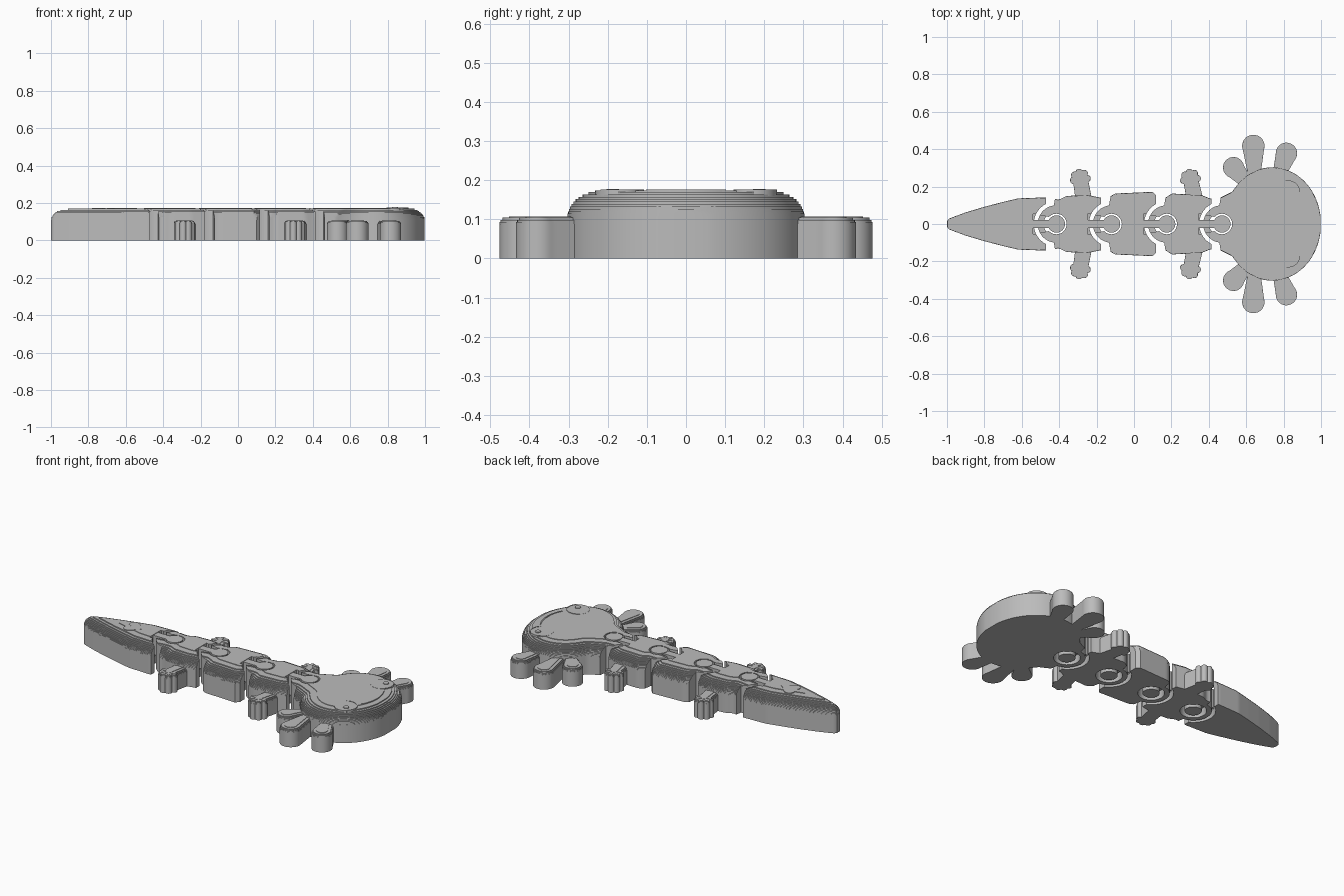
import bpy, bmesh
from math import sin, cos, pi, sqrt, radians, atan2, hypot
from mathutils import Matrix, Vector

cube = bpy.data.objects.get("Cube")
if cube:
    bpy.data.objects.remove(cube, do_unlink=True)

grey = bpy.data.materials.new("plain_grey")
grey.use_nodes = True
grey.diffuse_color = (0.5, 0.5, 0.5, 1)
grey.node_tree.nodes["Principled BSDF"].inputs["Base Color"].default_value = (0.5, 0.5, 0.5, 1)

JOINTS = (-0.415, -0.12, 0.175, 0.47)
TOP = 0.173


def finish(name, bm, smooth=True):
    bmesh.ops.recalc_face_normals(bm, faces=bm.faces)
    mesh = bpy.data.meshes.new(name)
    bm.to_mesh(mesh)
    bm.free()
    mesh.materials.append(grey)
    ob = bpy.data.objects.new(name, mesh)
    bpy.context.collection.objects.link(ob)
    if smooth:
        select(ob)
        bpy.ops.object.shade_smooth_by_angle(angle=radians(30))
    return ob


def select(ob):
    bpy.ops.object.select_all(action='DESELECT')
    ob.select_set(True)
    bpy.context.view_layer.objects.active = ob


def add_prism(bm, pts, z0, z1):
    low = [bm.verts.new((x, y, z0)) for x, y in pts]
    high = [bm.verts.new((x, y, z1)) for x, y in pts]
    bm.faces.new(low)
    bm.faces.new(high)
    for i in range(len(pts)):
        j = (i + 1) % len(pts)
        bm.faces.new((low[i], low[j], high[j], high[i]))


def prism(name, pts, z0, z1):
    bm = bmesh.new()
    add_prism(bm, pts, z0, z1)
    return finish(name, bm)


def arc(cx, cy, r, a0, a1, n=24):
    return [(cx + r * cos(radians(a0 + (a1 - a0) * i / n)),
             cy + r * sin(radians(a0 + (a1 - a0) * i / n))) for i in range(n + 1)]


def inset_outline(width, a, b, d, n):
    """Symmetric outline of a half-width function, moved inwards by d."""
    def inner(x):
        best = 1
        for k in range(-14, 15):
            t = d * sin(k / 14 * pi / 2)
            w = width(x + t) if a <= x + t <= b else 0
            best = min(best, w - sqrt(max(d * d - t * t, 0)))
        return best
    xs = [a + (b - a) * i / 500 for i in range(501)]
    good = [x for x in xs if inner(x) > 0.0015]
    x0, x1 = good[0], good[-1]
    upper = []
    for i in range(n):
        f = i / (n - 1)
        f = 0.5 * f + 0.25 * (1 - cos(pi * f))
        x = x0 + (x1 - x0) * f
        upper.append((x, max(inner(x), 0.0012)))
    return upper + [(x, -y) for x, y in reversed(upper)]


def terraced(name, width, a, b, z0, z1, round_in, layers, n, place=Matrix()):
    """Solid with upright sides and a rounded top made of thin layers."""
    bm = bmesh.new()
    levels = []
    for k in range(layers + 1):
        t = k / layers
        pts = inset_outline(width, a, b, round_in * (1 - sqrt(1 - t * t)), n)
        low = 0 if k == 0 else z0 + (z1 - z0) * (k - 0.5) / layers
        high = z0 + (z1 - z0) * min(k + 0.5, layers) / layers
        levels += [(pts, low), (pts, high)]
    rings = [[bm.verts.new(place @ Vector((x, y, z))) for x, y in pts] for pts, z in levels]
    for r, s in zip(rings, rings[1:]):
        for i in range(len(r)):
            j = (i + 1) % len(r)
            bm.faces.new((r[i], r[j], s[j], s[i]))
    bm.faces.new(rings[0])
    bm.faces.new(rings[-1])
    return finish(name, bm)


def petal(name, base, tip, r0, r1):
    """Low rounded lobe from base to the centre of its round tip."""
    dx, dy = tip[0] - base[0], tip[1] - base[1]
    length = hypot(dx, dy)

    def width(u):
        cap = sqrt(max(r1 * r1 - (u - length) ** 2, 0))
        return cap if u > length else max(cap, r0 + (r1 - r0) * u / length)
    place = Matrix.Translation((*base, 0)) @ Matrix.Rotation(atan2(dy, dx), 4, 'Z')
    terraced(name, width, 0, length + r1, 0.085, 0.107, min(0.025, r1 * 0.6), 4, 36, place)


# Body outline: tail, three middle segments and neck, with an oval head
SIDE = [(-1, .015), (-.99, .028), (-.96, .04), (-.9, .062), (-.8, .092), (-.7, .118),
        (-.62, .137), (-.48, .142), (-.4, .13), (-.36, .15), (-.25, .155), (-.19, .143),
        (-.15, .135), (-.1, .163), (.1, .172), (.13, .14), (.17, .14), (.2, .163),
        (.36, .155), (.41, .135), (.45, .135), (.52, .17), (.6, .2), (.7, 0), (1, 0)]


def body_width(x):
    w = 0
    for (xa, wa), (xb, wb) in zip(SIDE, SIDE[1:]):
        if xa <= x <= xb:
            w = wa + (wb - wa) * (x - xa) / (xb - xa)
            break
    return max(w, 0.303 * sqrt(max(1 - ((x - 0.74) / 0.26) ** 2, 0)))


body = terraced("body", body_width, -1, 1, 0.105, TOP, 0.092, 11, 190)

# Joint cutters: curved gaps, round sockets and slots for the links
gaps, sockets, slots = bmesh.new(), bmesh.new(), bmesh.new()
for j in JOINTS:
    inner = arc(j, 0, 0.1, 98, 262)
    outer = arc(j, 0, 0.121, 242, 118)
    add_prism(gaps, [(j + .015, .26)] + inner + [(j + .015, -.26), (j - .055, -.26)]
              + outer + [(j - .055, .26)], -0.1, 0.3)
    bmesh.ops.create_cone(sockets, cap_ends=True, segments=48, radius1=0.073, radius2=0.053,
                          depth=0.2, matrix=Matrix.Translation((j, 0, 0.09)))
    add_prism(slots, [(j - .125, .055), (j - .125, -.055), (j, -.03), (j, .03)], 0.045, 0.3)
for name, bm in (("gap_cutter", gaps), ("socket_cutter", sockets), ("slot_cutter", slots)):
    cutter = finish(name, bm, False)
    mod = body.modifiers.new(name, 'BOOLEAN')
    mod.operation, mod.solver, mod.object = 'DIFFERENCE', 'EXACT', cutter
    select(body)
    bpy.ops.object.modifier_apply(modifier=mod.name)
    bpy.data.objects.remove(cutter, do_unlink=True)

# Split into the jointed segments, named from tail to head
select(body)
bpy.ops.mesh.separate(type='LOOSE')
parts = sorted(bpy.context.selected_objects,
               key=lambda o: min(v.co.x for v in o.data.vertices))
for ob, name in zip(parts, ("tail", "rear_body", "middle_body", "front_body", "head")):
    ob.name = name

# Links: a peg in each socket, held by a narrow stem
for i, j in enumerate(JOINTS):
    stem = [(j - .15, .022), (j - .15, -.022), (j, -.022), (j, .022)]
    prism(f"link_stem_{i + 1}", stem, 0.055, TOP - 0.003)
    prism(f"link_peg_{i + 1}", arc(j, 0, 0.046, 0, 352.5, 47), 0, TOP)

# Gills, legs and toes on both sides
for side, s in (("left", 1), ("right", -1)):
    for label, base, tip, r in (("rear", (.62, .2), (.532, .302), .056),
                                ("middle", (.645, .22), (.638, .417), .06),
                                ("front", (.76, .22), (.815, .378), .057)):
        petal(f"{side}_{label}_gill", (base[0], s * base[1]), (tip[0], s * tip[1]), 0.026, r)
    for label, bx, fx in (("rear", -.262, -.287), ("front", .335, .302)):
        foot = (fx, s * 0.24)
        petal(f"{side}_{label}_leg", (bx, s * 0.09), foot, 0.045, 0.04)
        for k, a in enumerate((5, 55, 100, 145, 190)):
            a = radians(a)
            toe = (foot[0] + 0.037 * cos(a), foot[1] + s * 0.037 * sin(a))
            petal(f"{side}_{label}_toe_{k + 1}", foot, toe, 0.014, 0.019)

    # Eyes: shallow disc with a small raised highlight
    prism(f"{side}_eye", arc(.825, s * .17, .062, 0, 352.5, 47), 0.1, TOP + 0.001)
    prism(f"{side}_eye_highlight", arc(.84, s * .187, .016, 0, 345, 23), 0.16, 0.178)
    prism(f"{side}_eye_rim", arc(.825, s * .17, .063, -50, 120) + arc(.825, s * .17, .059, 120, -50),
          0.16, TOP + 0.003)

# Smile and tail heart
prism("smile", arc(.7, 0, .212, -29, 29) + arc(.7, 0, .206, 29, -29), 0.165, TOP + 0.003)
heart = []
for i in range(48):
    t = 2 * pi * i / 48
    y = 0.055 * sin(t) ** 3
    x = -(13 * cos(t) - 5 * cos(2 * t) - 2 * cos(3 * t) - cos(4 * t)) * 0.0036
    heart.append((x - 0.683, y))
prism("tail_heart", heart, 0.15, TOP + 0.001)
